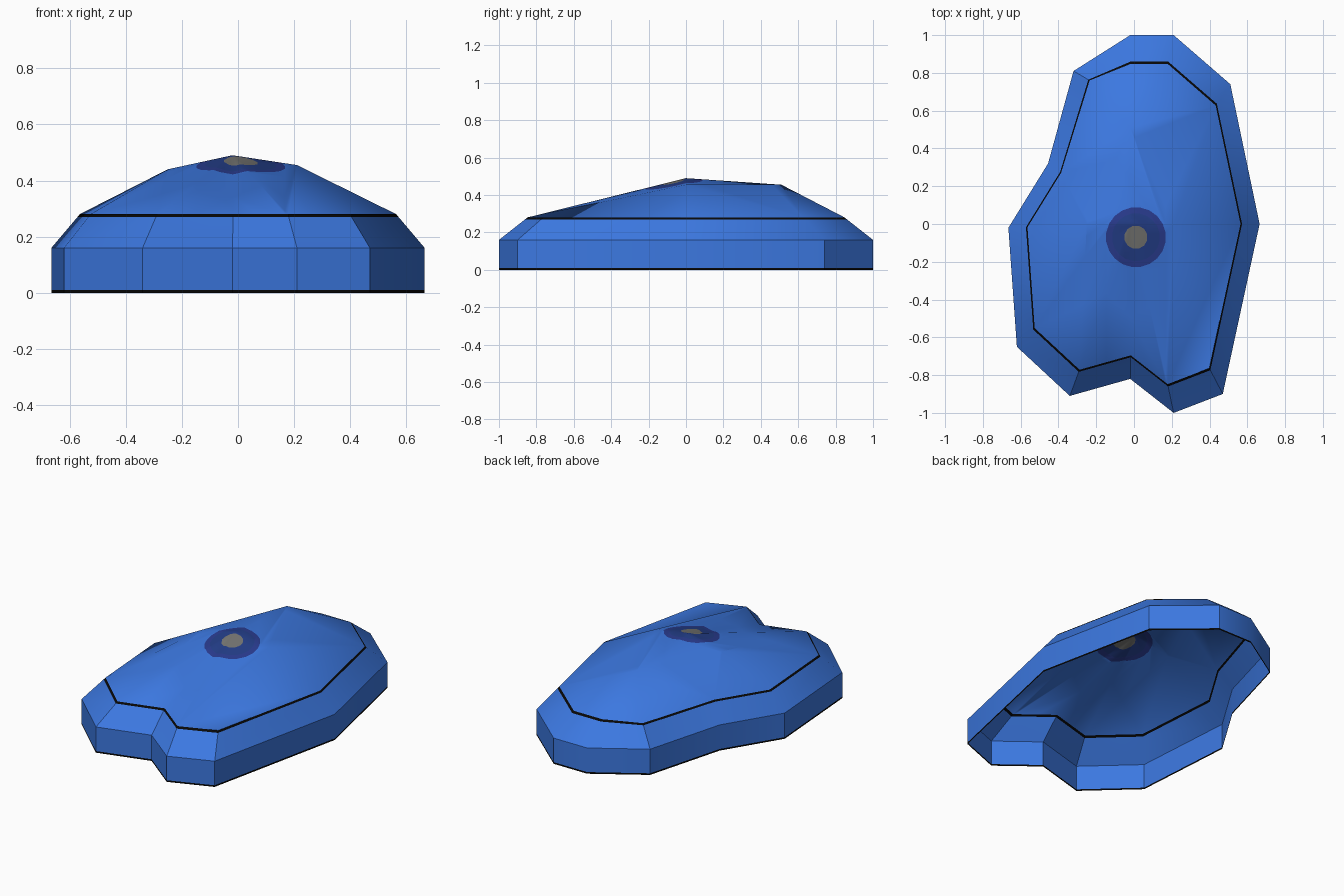
import bpy, bmesh, math
from mathutils import Vector

if "Cube" in bpy.data.objects:
    bpy.data.objects.remove(bpy.data.objects["Cube"])


def material(name, rgb):
    m = bpy.data.materials.new(name)
    m.diffuse_color = (*rgb, 1)
    m.use_nodes = True
    m.node_tree.nodes["Principled BSDF"].inputs["Base Color"].default_value = m.diffuse_color
    return m


BLUE, BLACK, INDIGO, NAVY, GREY = range(5)
mats = [material("blue", (0.045, 0.188, 0.75)),
        material("black", (0.002, 0.002, 0.002)),
        material("indigo", (0.023, 0.045, 0.28)),
        material("navy", (0.017, 0.048, 0.25)),
        material("grey", (0.18, 0.18, 0.17))]

# Footprint outline, clockwise from the back
outline = [(-0.02, 1.0), (0.21, 1.0), (0.51, 0.74), (0.665, 0.0),
           (0.47, -0.9), (0.21, -1.0), (-0.02, -0.82), (-0.34, -0.91),
           (-0.62, -0.65), (-0.665, -0.02), (-0.455, 0.32), (-0.32, 0.81)]
rim = [(x * 0.848, y * 0.848) for x, y in outline]
rim[11] = (-0.235, 0.76)
n = len(outline)

bm = bmesh.new()


def add_loop(f, z):
    """Outline blended towards the rim by f, at height z."""
    return [bm.verts.new((a[0] + (b[0] - a[0]) * f, a[1] + (b[1] - a[1]) * f, z))
            for a, b in zip(outline, rim)]


# Side wall, sloped shoulder and the two thin black trim bands
levels = [(0, 0, BLACK), (0, 0.01, BLUE), (0, 0.16, BLUE),
          (0.92, 0.27, BLACK), (1, 0.28, None)]
loops = [add_loop(f, z) for f, z, _ in levels]
for (low, high), (_, _, mat) in zip(zip(loops, loops[1:]), levels):
    for i in range(n):
        j = (i + 1) % n
        bm.faces.new((low[j], low[i], high[i], high[j])).material_index = mat

# Faceted roof: rim plus four high points (12 peak, 13 right, 14 back, 15 left)
pts = loops[-1] + [bm.verts.new(p) for p in
                   ((-0.02, 0, 0.49), (0.21, 0, 0.455),
                    (-0.02, 0.51, 0.455), (-0.25, 0, 0.44))]
tris = [(0, 1, 14), (1, 2, 14), (2, 3, 13), (2, 13, 14), (12, 13, 14),
        (3, 5, 13), (3, 4, 5), (5, 6, 12), (5, 12, 13), (6, 7, 12),
        (7, 15, 12), (7, 8, 15), (8, 9, 15), (9, 10, 15), (10, 11, 14),
        (10, 14, 15), (11, 0, 14), (12, 14, 15)]
for t in tris:
    f = bm.faces.new([pts[i] for i in t])
    f.normal_update()
    if f.normal.z < 0:
        f.normal_flip()

# Round spot near the peak, cut into the roof as three nested discs
inside = list(pts[12].link_faces)
centre = Vector((0.01, -0.07, 0))
for radius, sides, mat in ((0.157, 20, INDIGO), (0.125, 20, NAVY), (0.06, 12, GREY)):
    for k in range(sides):
        a = 2 * math.pi * k / sides
        d = Vector((math.cos(a), math.sin(a), 0))
        co = centre + d * radius
        geom = set(inside)
        for f in inside:
            geom.update(f.edges)
            geom.update(f.verts)
        res = bmesh.ops.bisect_plane(bm, geom=list(geom), plane_co=co,
                                     plane_no=d, dist=1e-6)
        inside = [f for f in res["geom"] if isinstance(f, bmesh.types.BMFace)
                  and (f.calc_center_median() - co).dot(d) < 0]
    for f in inside:
        f.material_index = mat

me = bpy.data.meshes.new("shell")
bm.to_mesh(me)
bm.free()
for m in mats:
    me.materials.append(m)
shell = bpy.data.objects.new("shell", me)
bpy.context.collection.objects.link(shell)

# Smooth shading with sharp corners kept
bpy.context.view_layer.objects.active = shell
shell.select_set(True)
bpy.ops.object.shade_smooth_by_angle(angle=math.radians(35))
